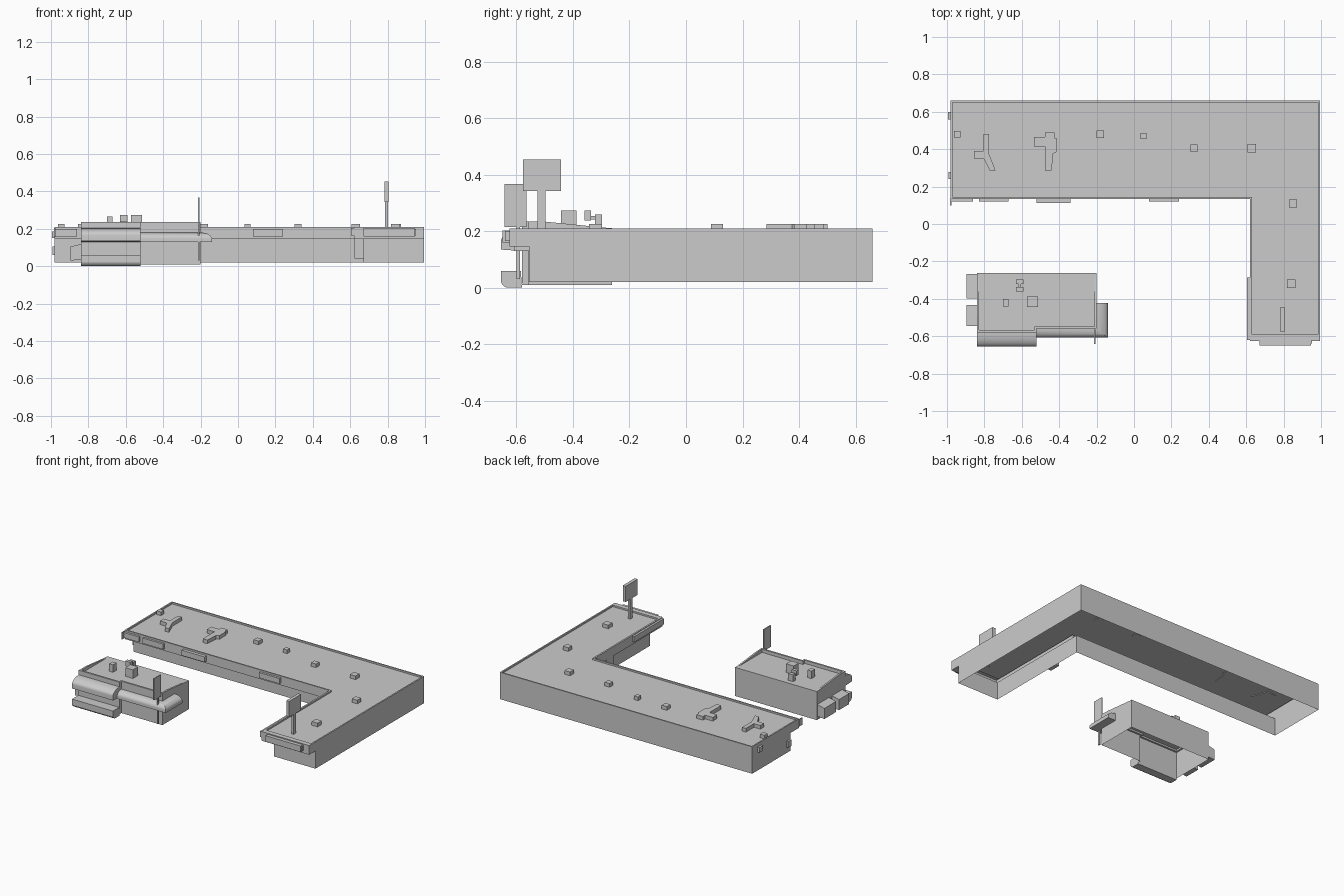
import bpy, bmesh, math

if "Cube" in bpy.data.objects:
    bpy.data.objects.remove(bpy.data.objects["Cube"])


def finish(name, bm, smooth=False):
    bmesh.ops.remove_doubles(bm, verts=bm.verts, dist=1e-5)
    flat = [f for f in bm.faces if f.calc_area() < 1e-7]
    bmesh.ops.delete(bm, geom=flat, context='FACES_ONLY')
    bmesh.ops.recalc_face_normals(bm, faces=bm.faces)
    me = bpy.data.meshes.new(name)
    bm.to_mesh(me)
    bm.free()
    ob = bpy.data.objects.new(name, me)
    bpy.context.collection.objects.link(ob)
    if smooth:
        bpy.ops.object.select_all(action='DESELECT')
        ob.select_set(True)
        bpy.context.view_layer.objects.active = ob
        bpy.ops.object.shade_smooth_by_angle(angle=math.radians(35))
    return ob


def loft(name, rings, closed=True, cap_start=False, cap_end=False, smooth=False):
    """Skin a list of rings that have equal point counts."""
    bm = bmesh.new()
    vs = [[bm.verts.new(p) for p in r] for r in rings]
    n = len(rings[0])
    for a, b in zip(vs, vs[1:]):
        for i in range(n if closed else n - 1):
            j = (i + 1) % n
            bm.faces.new((a[i], a[j], b[j], b[i]))
    if cap_start:
        bm.faces.new(vs[0])
    if cap_end:
        bm.faces.new(vs[-1])
    return finish(name, bm, smooth)


def prism(name, pts, axis, lo, hi, smooth=False):
    def put(p, h):
        return (h, p[0], p[1]) if axis == 'x' else (p[0], p[1], h)
    return loft(name, [[put(p, lo) for p in pts], [put(p, hi) for p in pts]],
                cap_start=True, cap_end=True, smooth=smooth)


def box(name, x0, x1, y0, y1, z0, z1):
    return prism(name, [(x0, y0), (x1, y0), (x1, y1), (x0, y1)], 'z', z0, z1)


def ell(x0, x1, y0, y1, xi, yi, z):
    """L-shaped ring: back wing plus right wing."""
    return [(x0, y1, z), (x1, y1, z), (x1, y0, z), (xi, y0, z), (xi, yi, z), (x0, yi, z)]


# L-shaped store block: recessed walls, soffit, fascia, parapet, roof; open below
loft("store_block", [
    ell(-.98, .995, -.555, .66, .67, .23, .02),
    ell(-.98, .995, -.555, .66, .67, .23, .145),
    ell(-.98, .995, -.625, .66, .62, .135, .145),
    ell(-.98, .995, -.625, .66, .62, .135, .21),
    ell(-.97, .985, -.59, .65, .632, .145, .21),
    ell(-.97, .985, -.59, .65, .632, .145, .199)], cap_end=True)

# Fascia sign panels and entrance
for i, (x0, x1, y) in enumerate([(-.98, -.86, .12), (-.83, -.67, .12),
                                 (-.52, -.34, .113), (.08, .24, .12)]):
    box(f"fascia_panel_{i}", x0, x1, y, .135, .16, .198)
box("corner_blade", -.983, -.977, .10, .135, .155, .205)
box("front_panel", .67, .945, -.65, -.625, .16, .203)
box("front_panel_side", .945, .952, -.64, -.625, .165, .2)
box("inner_panel", .605, .62, -.62, -.285, .165, .205)
box("inner_entrance", .622, .67, -.08, 0, .04, .146)
box("end_vent", -.995, -.98, .56, .6, .15, .185)
box("end_meter", -.993, -.98, .24, .278, .06, .105)

# Rooftop units
for i, (x, y, s) in enumerate([(-.945, .48, .035), (-.18, .48, .04), (.05, .47, .032),
                               (.32, .405, .038), (.63, .405, .044), (.85, .11, .042),
                               (.84, -.32, .046)]):
    h = s / 2
    box(f"roof_unit_{i}", x - h, x + h, y - h, y + h, .195, .225)
prism("roof_duct_a", [(-.805, .48), (-.775, .48), (-.775, .375), (-.74, .285), (-.77, .285),
                      (-.803, .348), (-.855, .35), (-.855, .39), (-.805, .39)], 'z', .195, .225)
prism("roof_duct_b", [(-.475, .49), (-.425, .49), (-.425, .46), (-.415, .46), (-.415, .385),
                      (-.433, .375), (-.44, .285), (-.475, .285), (-.475, .415),
                      (-.535, .415), (-.535, .465), (-.475, .465)], 'z', .195, .225)

# Rooftop pole sign
box("roof_sign_pole", .785, .802, -.525, -.498, .195, .345)
box("roof_sign_board", .782, .805, -.577, -.443, .342, .453)


# Pavilion shell, open below
def plan(z):
    return [(-.84, -.262, z), (-.2, -.262, z), (-.2, -.56, z),
            (-.52, -.56, z), (-.52, -.58, z), (-.84, -.58, z)]


loft("pavilion_body", [plan(.01), plan(.212)], cap_end=True)

# Pavilion parapets, sides sloping down to the back
for name, x, y in (("left", -.84, -.58), ("right", -.212, -.56)):
    prism(f"parapet_{name}", [(y, .2), (y, .235), (-.5, .234), (-.33, .217), (-.28, .212),
                              (-.28, .2)], 'x', x, x + .012)
box("parapet_front_left", -.84, -.52, -.58, -.567, .2, .235)
box("parapet_front_right", -.52, -.2, -.56, -.547, .2, .235)
box("parapet_step", -.532, -.52, -.58, -.547, .2, .235)


def quarter(depth, z0, z1, n=10):
    return [(depth * math.cos(t * math.pi / 2 / n), z0 + (z1 - z0) * math.sin(t * math.pi / 2 / n))
            for t in range(n + 1)]


# Rounded awning over the left bay, with a low wall beneath it
prof = [(-.58, .13), (-.655, .135)] + [(-.58 - d, z) for d, z in quarter(.075, .165, .203)]
prism("left_awning", prof, 'x', -.84, -.52, smooth=True)
low = [(-.585, .06), (-.655, .06), (-.655, .02), (-.648, .008), (-.635, .0), (-.58, .0)]
prism("low_wall", low, 'x', -.84, -.52)

# Rounded awning wrapping the right corner
ring = [(0, .13), (.048, .13)] + quarter(.048, .147, .18)
loft("corner_awning", [[(-.52, -.56 - d, z) for d, z in ring],
                       [(-.2 + d * 1.25, -.56 - d, z) for d, z in ring],
                       [(-.2 + d * 1.25, -.422, z) for d, z in ring]],
     cap_start=True, cap_end=True, smooth=True)

# Side bays with sloping tops
for i, (y0, y1) in enumerate([(-.398, -.268), (-.545, -.432)]):
    loft(f"side_bay_{i}", [
        [(-.895, y0, .03), (-.895, y1, .03), (-.895, y1, .105), (-.895, y0, .105)],
        [(-.84, y0, .035), (-.84, y1, .035), (-.84, y1, .118), (-.84, y0, .118)]],
        cap_start=True, cap_end=True)

# Pavilion roof units
box("pavilion_unit_large", -.572, -.512, -.443, -.387, .21, .273)
box("pavilion_unit_small", -.7, -.67, -.44, -.402, .21, .265)
box("vent_post", -.63, -.592, -.322, -.297, .21, .26)
box("vent_neck", -.618, -.604, -.338, -.32, .242, .254)
box("vent_head", -.63, -.592, -.36, -.336, .238, .273)

# Blade sign in front of the pavilion
box("blade_sign_pole", -.215, -.206, -.6, -.588, .03, .22)
box("blade_sign_board", -.214, -.207, -.642, -.565, .215, .367)
